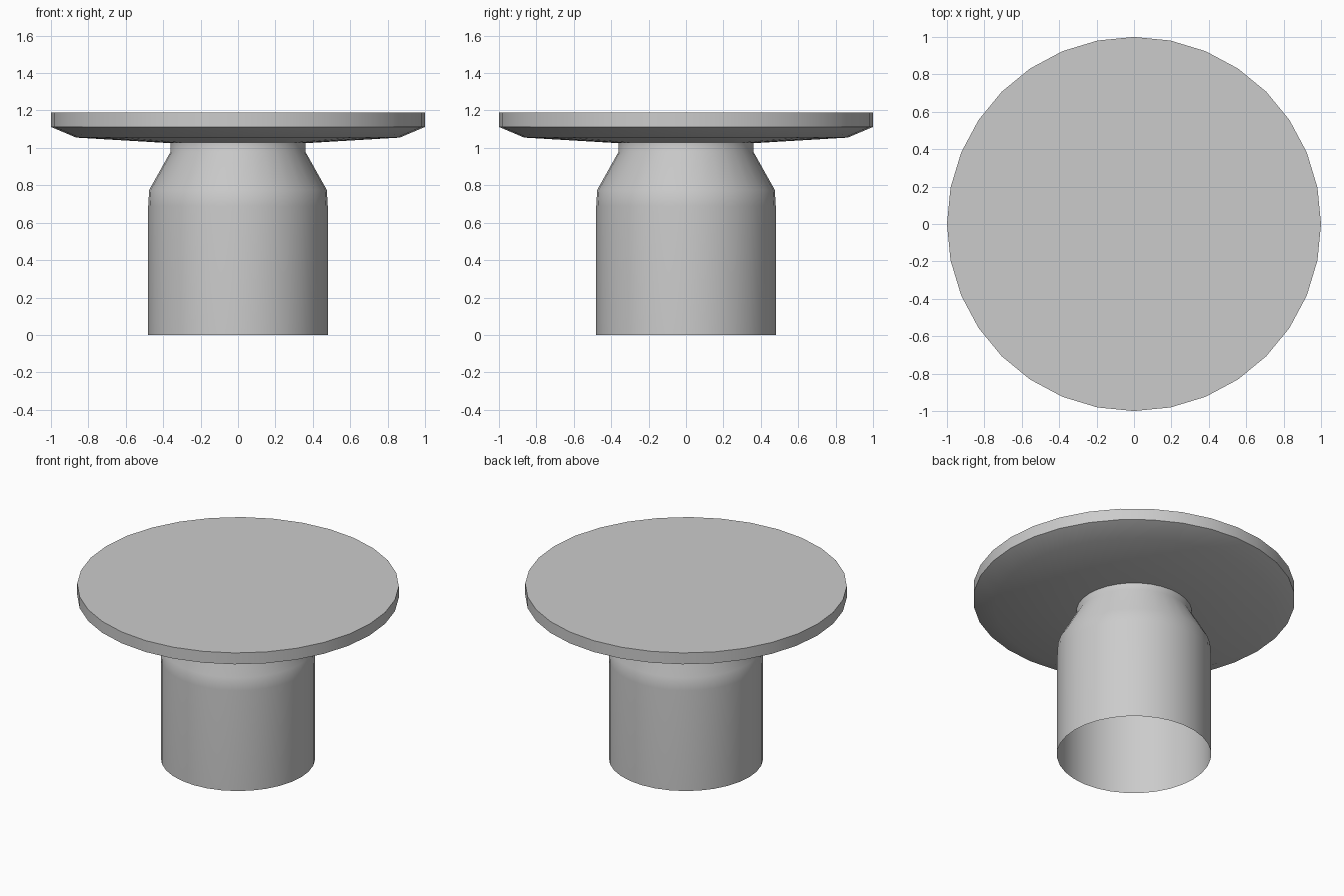
import bpy, bmesh
from math import cos, sin, pi, radians

if "Cube" in bpy.data.objects:
    bpy.data.objects.remove(bpy.data.objects["Cube"])

SIDES = 32


def lathe(name, profile, cap_top=False):
    """Spin a (radius, height) profile, listed bottom to top, around z."""
    bm = bmesh.new()
    rings = [[bm.verts.new((r * cos(2 * pi * i / SIDES), r * sin(2 * pi * i / SIDES), z))
              for i in range(SIDES)] for r, z in profile]
    for a, b in zip(rings, rings[1:]):
        for i in range(SIDES):
            j = (i + 1) % SIDES
            bm.faces.new((a[i], a[j], b[j], b[i]))
    if cap_top:
        bm.faces.new(rings[-1])
    mesh = bpy.data.meshes.new(name)
    bm.to_mesh(mesh)
    bm.free()
    obj = bpy.data.objects.new(name, mesh)
    bpy.context.collection.objects.link(obj)
    bpy.ops.object.select_all(action='DESELECT')
    obj.select_set(True)
    bpy.context.view_layer.objects.active = obj
    bpy.ops.object.shade_smooth_by_angle(angle=radians(40))
    return obj


# Hollow pedestal, open at the floor, tapering to a short neck
lathe("pedestal", [(0.48, 0), (0.48, 0.69), (0.475, 0.775), (0.36, 0.98), (0.36, 1.025)])

# Round top: shallow sloped underside, chamfer, straight rim, flat surface
lathe("table_top", [(0.36, 1.025), (0.865, 1.055), (1.0, 1.112), (1.0, 1.19)], cap_top=True)
